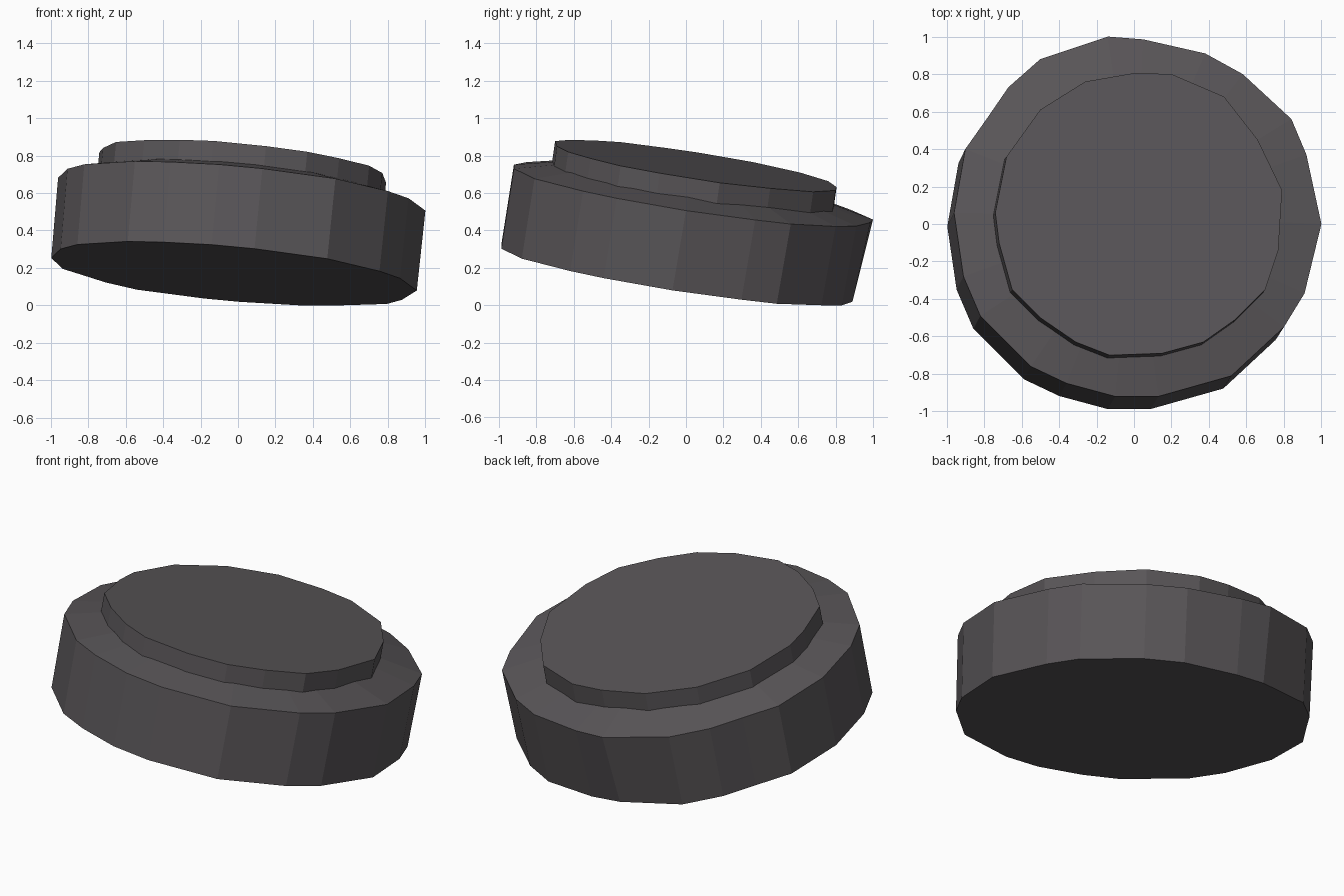
import bpy, bmesh

if "Cube" in bpy.data.objects:
    bpy.data.objects.remove(bpy.data.objects["Cube"])

# Tilted planes: z = c - 0.094 x - 0.155 y
SX, SY = 0.094, 0.155

mat = bpy.data.materials.new("dark grey")
mat.diffuse_color = (0.10, 0.092, 0.098, 1)
mat.use_nodes = True
mat.node_tree.nodes["Principled BSDF"].inputs["Base Color"].default_value = mat.diffuse_color

# Hand-cut outlines seen from above
RIM = [(1, 0), (.92, .37), (.84, .56), (.58, .80), (.38, .91), (.05, .985),
       (-.14, 1), (-.50, .88), (-.67, .73), (-.78, .57), (-.90, .40),
       (-.96, .06), (-.91, -.28), (-.82, -.49), (-.70, -.61), (-.55, -.76),
       (-.36, -.85), (-.10, -.92), (.13, -.92), (.52, -.81), (.80, -.55), (.91, -.37)]
CAP = [(.79, .18), (.77, -.14), (.70, -.35), (.54, -.51), (.37, -.63), (.15, -.69),
       (-.13, -.70), (-.31, -.63), (-.50, -.50), (-.65, -.35), (-.72, -.10),
       (-.74, .06), (-.68, .36), (-.50, .61), (-.26, .76), (0, .805), (.20, .80),
       (.48, .68), (.66, .45)][::-1]


def move(points, dx, dy, scale=1.0, ymax=2.0):
    return [(x * scale + dx, min(y * scale + dy, ymax)) for x, y in points]


def stack(name, rings):
    """Solid from (outline, plane height) rings, bottom to top."""
    bm = bmesh.new()
    loops = [[bm.verts.new((x, y, max(0, c - SX * x - SY * y))) for x, y in pts]
             for pts, c in rings]
    n = len(loops[0])
    for a, b in zip(loops, loops[1:]):
        for i in range(n):
            j = (i + 1) % n
            bm.faces.new((a[i], a[j], b[j], b[i]))
    bm.faces.new(loops[0][::-1])
    bm.faces.new(loops[-1])
    bmesh.ops.recalc_face_normals(bm, faces=bm.faces)
    me = bpy.data.meshes.new(name)
    bm.to_mesh(me)
    bm.free()
    me.materials.append(mat)
    ob = bpy.data.objects.new(name, me)
    bpy.context.collection.objects.link(ob)
    return ob


# Thick lower disc with a gently sloping shoulder
stack("thick_disc", [(move(RIM, -.041, -.072, .995, .89), .158),
                     (RIM, .60),
                     (move(RIM, 0, .01, .77), .652)])

# Smaller raised disc on top
stack("raised_disc", [(move(CAP, -.013, -.018), .625), (CAP, .757)])
